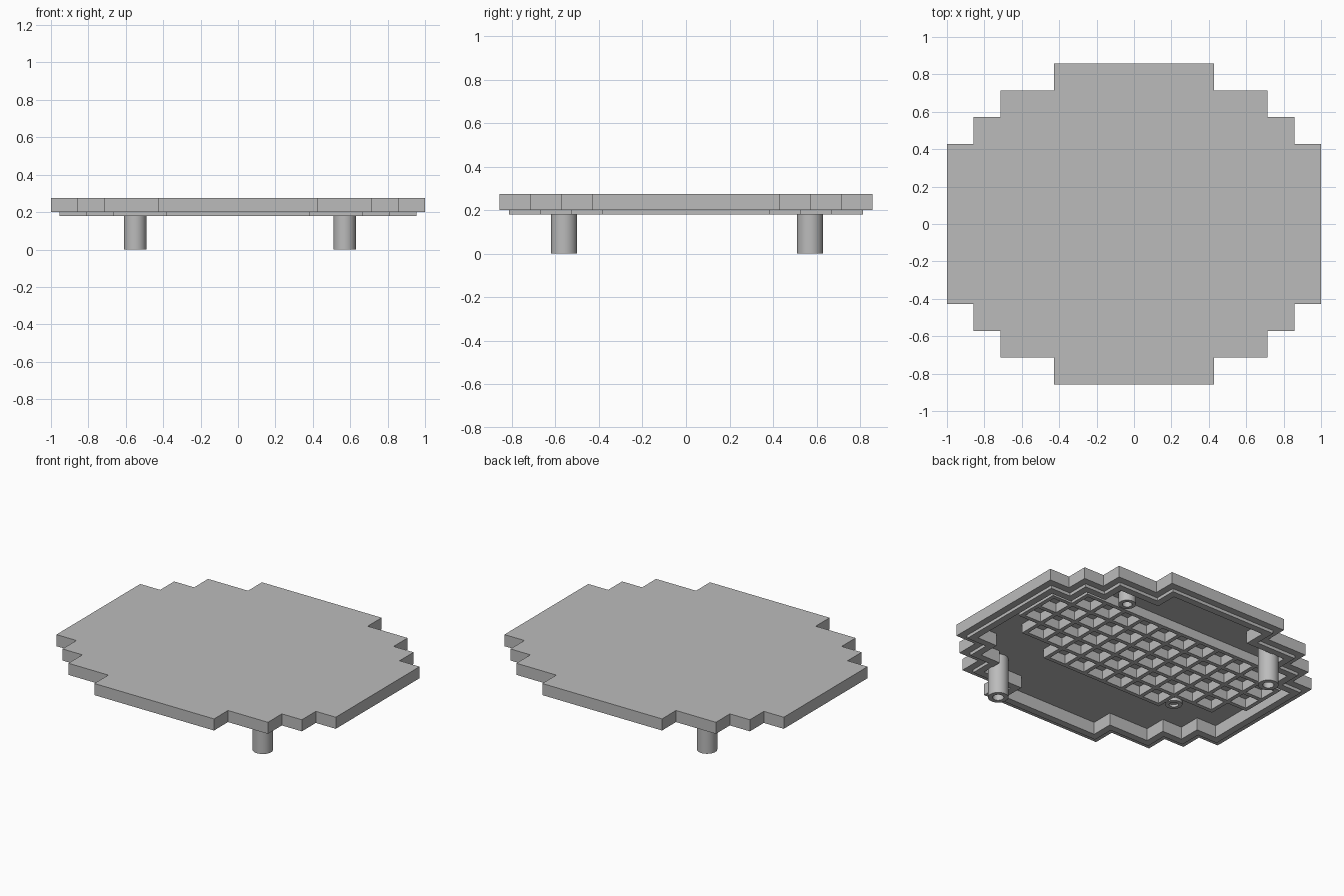
import bpy, bmesh, math

cube = bpy.data.objects.get("Cube")
if cube:
    bpy.data.objects.remove(cube)

PIX = 1 / 7          # pitch of the stepped outline and of the grid
FLOOR = 0.26         # underside of the top skin

grey = bpy.data.materials.new("plain_grey")
grey.use_nodes = True
grey.diffuse_color = (0.5, 0.5, 0.5, 1)
grey.node_tree.nodes["Principled BSDF"].inputs["Base Color"].default_value = (0.5, 0.5, 0.5, 1)


def finish(name, bm):
    bmesh.ops.recalc_face_normals(bm, faces=bm.faces)
    mesh = bpy.data.meshes.new(name)
    bm.to_mesh(mesh)
    bm.free()
    mesh.materials.append(grey)
    obj = bpy.data.objects.new(name, mesh)
    bpy.context.collection.objects.link(obj)
    return obj


def loft(bm, loops):
    """Skin a list of closed loops and cap both ends."""
    rings = [[bm.verts.new(p) for p in loop] for loop in loops]
    n = len(rings[0])
    for a, b in zip(rings, rings[1:]):
        for i in range(n):
            j = (i + 1) % n
            bm.faces.new((a[i], a[j], b[j], b[i]))
    bm.faces.new(rings[0])
    bm.faces.new(rings[-1])


def stepped_outline(inset, z):
    """Staircase outline mirrored into four quadrants."""
    steps = [(7, 3), (6, 3), (6, 4), (5, 4), (5, 5), (3, 5), (3, 6)]
    q = [(x * PIX - inset, y * PIX - inset) for x, y in steps]
    pts = q + [(-x, y) for x, y in reversed(q)]
    pts += [(-x, -y) for x, y in pts]
    return [(x, y, z) for x, y in pts]


# Lid: top skin, outer rim, recessed lip and hollow underside
bm = bmesh.new()
loft(bm, [stepped_outline(d, z) for d, z in
          [(0, 0.275), (0, 0.2), (0.045, 0.2), (0.045, 0.18), (0.09, 0.18), (0.09, FLOOR)]])
finish("stepped_lid", bm)


# Waffle grid under the lid
def rib(bm, x0, x1, y0, y1, z0=0.2):
    t = 0.013
    x0, x1, y0, y1 = x0 - t, x1 + t, y0 - t, y1 + t
    loft(bm, [[(x0, y0, z), (x1, y0, z), (x1, y1, z), (x0, y1, z)] for z in (z0, FLOOR + 0.005)])


rows = [3, 5, 6, 6, 5]     # half width of each row in cells, front to back
bm = bmesh.new()
for r in range(len(rows) + 1):
    half = max(rows[max(r - 1, 0)], rows[min(r, len(rows) - 1)]) * PIX
    y = (r - 2) * PIX
    rib(bm, -half, half, y, y)
for r, half in enumerate(rows):
    y = (r - 2) * PIX
    for c in range(-half, half + 1):
        rib(bm, c * PIX, c * PIX, y, y + PIX)
finish("waffle_grid", bm)


# Round posts with a blind hole in the free end
def post(name, x, y, bottom, depth, radius=0.06):
    def ring(r, z):
        return [(x + r * math.cos(i * math.tau / 32), y + r * math.sin(i * math.tau / 32), z)
                for i in range(32)]
    bm = bmesh.new()
    loft(bm, [ring(radius, FLOOR + 0.005), ring(radius, bottom),
              ring(radius * 0.55, bottom), ring(radius * 0.55, bottom + depth)])
    obj = finish(name, bm)
    bpy.context.view_layer.objects.active = obj
    obj.select_set(True)
    bpy.ops.object.shade_smooth_by_angle(angle=math.radians(30))
    obj.select_set(False)


post("tall_post_front", 0.57, -0.56, 0, 0.15)
post("tall_post_back", -0.55, 0.57, 0, 0.15)
post("short_post_back", 0.48, 0.51, 0.19, 0.05, 0.052)
post("short_post_front", -0.54, -0.28, 0.24, 0.015, 0.05)
